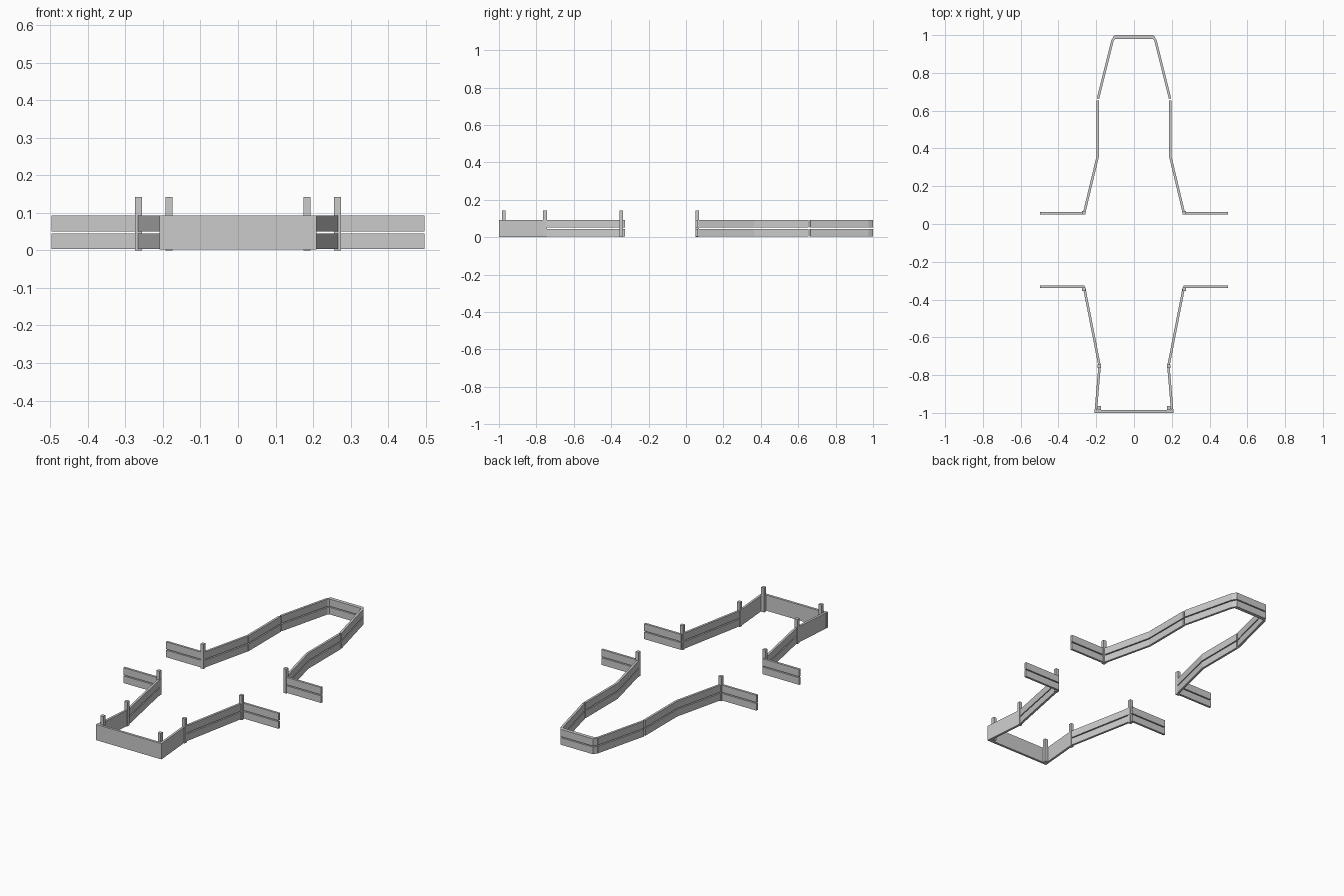
import bpy, bmesh
from mathutils import Vector

if "Cube" in bpy.data.objects:
    bpy.data.objects.remove(bpy.data.objects["Cube"])

LOW, HIGH = (0.004, 0.045), (0.051, 0.093)   # the two stacked boards
FULL = (0.002, 0.093)                        # single tall board


def prism(name, outline, z0, z1):
    """Extrude a flat outline between two heights."""
    bm = bmesh.new()
    face = bm.faces.new([bm.verts.new((x, y, z0)) for x, y in outline])
    top = bmesh.ops.extrude_face_region(bm, geom=[face])
    moved = [v for v in top["geom"] if isinstance(v, bmesh.types.BMVert)]
    bmesh.ops.translate(bm, verts=moved, vec=(0, 0, z1 - z0))
    bmesh.ops.recalc_face_normals(bm, faces=bm.faces[:])
    mesh = bpy.data.meshes.new(name)
    bm.to_mesh(mesh)
    bm.free()
    obj = bpy.data.objects.new(name, mesh)
    bpy.context.collection.objects.link(obj)
    return obj


def board(name, p, q, levels, t=0.013):
    """Straight fence run from p to q, one board per level."""
    p, q = Vector(p), Vector(q)
    d = (q - p).normalized()
    n = Vector((-d.y, d.x)) * t / 2
    for z0, z1 in levels:
        prism(name, [p + n, q + n, q - n, p - n], z0, z1)


def post(name, x, y, s=0.019):
    h = s / 2
    prism(name, [(x - h, y - h), (x + h, y - h), (x + h, y + h), (x - h, y + h)], 0, 0.142)


pair = (LOW, HIGH)
# runs on the right side, repeated on the left
runs = [
    ("front_wing", (0.262, -0.333), (0.497, -0.333), pair),
    ("front_slope", (0.262, -0.345), (0.183, -0.748), pair),
    ("front_side", (0.182, -0.75), (0.202, -0.987), (FULL,)),
    ("rear_wing", (0.262, 0.058), (0.497, 0.058), pair),
    ("rear_slope", (0.263, 0.062), (0.191, 0.362), pair),
    ("rear_side", (0.191, 0.358), (0.191, 0.655), pair),
    ("rear_taper", (0.191, 0.663), (0.113, 0.975), pair),
]
posts = [
    ("front_corner_post", 0.184, -0.974),
    ("front_bend_post", 0.184, -0.754),
    ("front_wing_post", 0.265, -0.346),
    ("rear_wing_post", 0.265, 0.059),
]
for side, tag in ((1, "right"), (-1, "left")):
    for name, p, q, levels in runs:
        board(f"{name}_{tag}", (side * p[0], p[1]), (side * q[0], q[1]), levels)
    for name, x, y in posts:
        post(f"{name}_{tag}", side * x, y)

# closed front end
board("front_panel", (-0.209, -0.993), (0.209, -0.993), (FULL,), 0.014)

# rear end with chamfered corners
for z0, z1 in pair:
    prism("rear_panel", [(-0.104, 1.0), (0.104, 1.0), (0.119, 0.974), (0.107, 0.971),
                         (0.1, 0.979), (-0.1, 0.979), (-0.107, 0.971), (-0.119, 0.974)], z0, z1)
